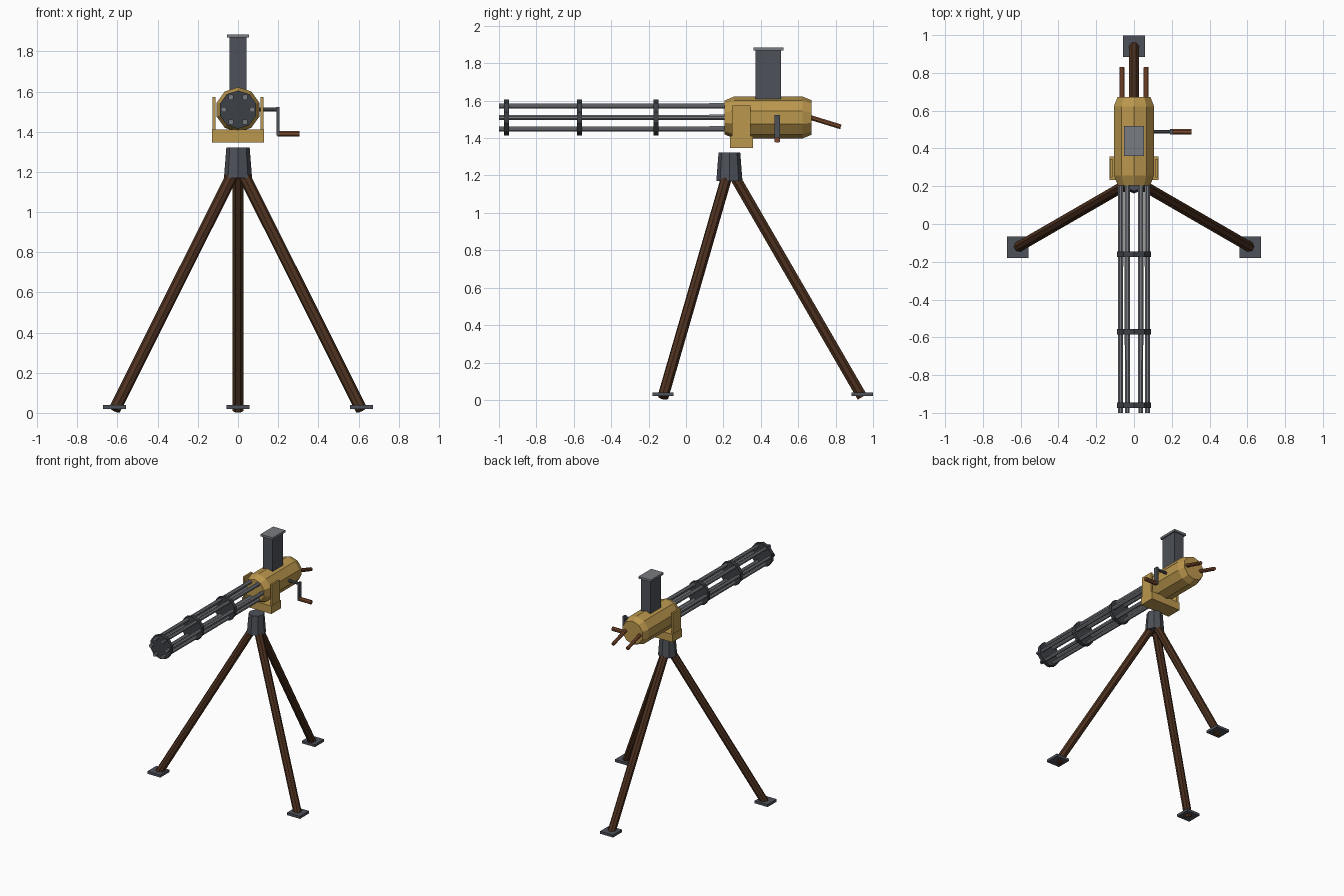
import bpy, bmesh, math
from mathutils import Vector, Matrix

if "Cube" in bpy.data.objects:
    bpy.data.objects.remove(bpy.data.objects["Cube"])


def material(name, rgb):
    m = bpy.data.materials.new(name)
    m.diffuse_color = (*rgb, 1)
    m.use_nodes = True
    m.node_tree.nodes["Principled BSDF"].inputs["Base Color"].default_value = m.diffuse_color
    return m


BRASS = material("brass", (0.50, 0.31, 0.075))
STEEL = material("steel", (0.19, 0.20, 0.22))
GUNMETAL = material("gunmetal", (0.075, 0.083, 0.098))
IRON = material("dark_iron", (0.045, 0.05, 0.058))
DARK_WOOD = material("dark_wood", (0.075, 0.031, 0.014))
GRIP_WOOD = material("grip_wood", (0.20, 0.068, 0.026))


def finish(name, bm, mat):
    bmesh.ops.recalc_face_normals(bm, faces=bm.faces)
    me = bpy.data.meshes.new(name)
    bm.to_mesh(me)
    bm.free()
    me.materials.append(mat)
    ob = bpy.data.objects.new(name, me)
    bpy.context.collection.objects.link(ob)
    return ob


def box(name, lo, hi, mat):
    lo, hi = Vector(lo), Vector(hi)
    bm = bmesh.new()
    size = Matrix.Diagonal((*(hi - lo), 1))
    bmesh.ops.create_cube(bm, size=1, matrix=Matrix.Translation((lo + hi) / 2) @ size)
    return finish(name, bm, mat)


def rod(name, a, b, r1, r2, sides, mat, turn=0.0):
    """Faceted rod from a to b with radius r1 at a and r2 at b."""
    a, b = Vector(a), Vector(b)
    d = b - a
    m = (Matrix.Translation((a + b) / 2) @ d.to_track_quat('Z', 'Y').to_matrix().to_4x4()
         @ Matrix.Rotation(turn, 4, 'Z'))
    bm = bmesh.new()
    bmesh.ops.create_cone(bm, cap_ends=True, segments=sides, radius1=r1, radius2=r2,
                          depth=d.length, matrix=m)
    return finish(name, bm, mat)


def lathe_y(name, profile, sides, z, mat):
    """Closed faceted solid around a y axis; profile holds (y, radius), one corner on top."""
    bm = bmesh.new()
    rings = []
    for y, r in profile:
        angles = [2 * math.pi * i / sides for i in range(sides)]
        rings.append([bm.verts.new((r * math.sin(t), y, z + r * math.cos(t))) for t in angles])
    for p, q in zip(rings, rings[1:]):
        for i in range(sides):
            j = (i + 1) % sides
            bm.faces.new((p[i], p[j], q[j], q[i]))
    bm.faces.new(rings[0])
    bm.faces.new(rings[-1])
    return finish(name, bm, mat)


AXIS = 1.51      # height of the barrel axis
HUB = 0.232      # y of the tripod centre

# Chamfered housing
lathe_y("housing", [(0.205, 0.09), (0.257, 0.112), (0.622, 0.112), (0.672, 0.092)], 10, AXIS, BRASS)

# Barrel cluster and its spacer discs
for i in range(6):
    t = i * math.pi / 3
    x, z = 0.071 * math.cos(t), AXIS + 0.071 * math.sin(t)
    rod(f"barrel_{i + 1}", (x, 0.24, z), (x, -1.0, z), 0.016, 0.014, 8, STEEL, math.pi / 8)
for i, y in enumerate((-0.96, -0.57, -0.16)):
    lathe_y(f"barrel_disc_{i + 1}", [(y - 0.014, 0.095), (y + 0.014, 0.095)], 10, AXIS, IRON)

# Top feed box with cap
box("feed_box", (-0.042, 0.372, 1.59), (0.042, 0.508, 1.87), GUNMETAL)
box("feed_cap", (-0.054, 0.36, 1.868), (0.054, 0.52, 1.885), STEEL)

# Yoke
box("yoke_base", (-0.13, 0.234, 1.347), (0.13, 0.357, 1.41), BRASS)
for s, side in ((-1, "left"), (1, "right")):
    xs = sorted((s * 0.113, s * 0.128))
    box(f"yoke_cheek_{side}", (xs[0], 0.245, 1.38), (xs[1], 0.345, 1.573), BRASS)
    # Rear hand grips
    rod(f"rear_grip_{side}", (s * 0.064, 0.655, 1.513), (s * 0.064, 0.828, 1.46),
        0.014, 0.014, 8, GRIP_WOOD, math.pi / 8)

# Side crank
CY = 0.488
rod("crank_shaft", (0.09, CY, AXIS), (0.203, CY, AXIS), 0.011, 0.011, 8, GUNMETAL, math.pi / 8)
box("crank_arm", (0.191, CY - 0.015, 1.38), (0.206, CY + 0.015, 1.522), GUNMETAL)
rod("crank_handle", (0.197, CY, 1.39), (0.305, CY, 1.39), 0.016, 0.016, 8, GRIP_WOOD, math.pi / 8)

# Tripod head, legs and feet
rod("tripod_head", (0, HUB, 1.17), (0, HUB, 1.322), 0.07, 0.058, 8, GUNMETAL)
for i in range(3):
    t = math.radians(90 + 120 * i)
    c, s = math.cos(t), math.sin(t)
    rod(f"leg_{i + 1}", (0.03 * c, HUB + 0.03 * s, 1.19), (0.71 * c, HUB + 0.71 * s, 0.0155),
        0.03, 0.03, 8, DARK_WOOD, math.pi / 8)
    x, y = 0.71 * c, HUB + 0.71 * s
    box(f"foot_{i + 1}", (x - 0.057, y - 0.057, 0.02), (x + 0.057, y + 0.057, 0.04), GUNMETAL)
